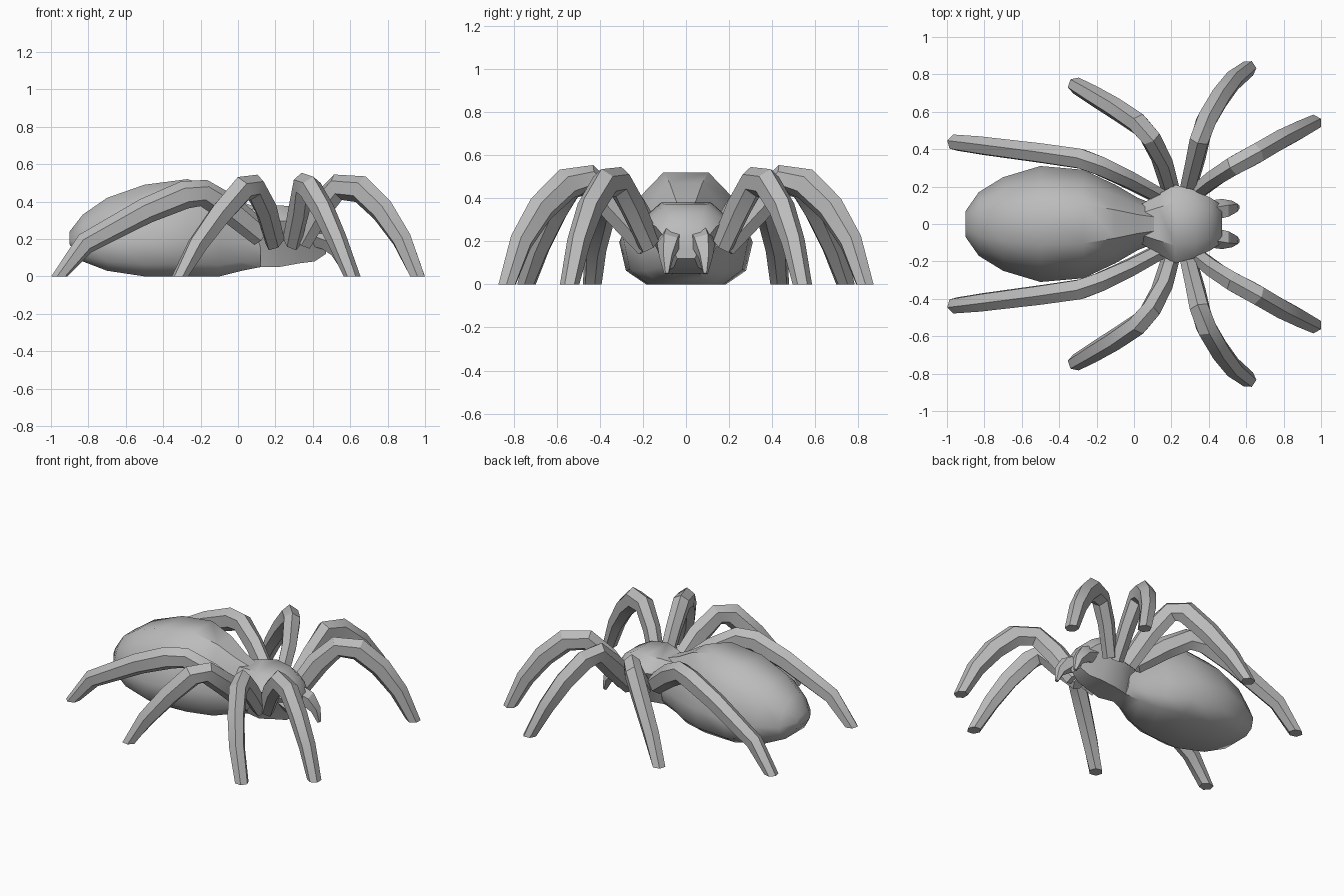
import bpy, bmesh, math
from mathutils import Vector

cube = bpy.data.objects.get("Cube")
if cube:
    bpy.data.objects.remove(cube, do_unlink=True)

grey = bpy.data.materials.new("plain_grey")
grey.use_nodes = True
grey.diffuse_color = (0.5, 0.5, 0.5, 1)
grey.node_tree.nodes["Principled BSDF"].inputs["Base Color"].default_value = (0.5, 0.5, 0.5, 1)


def loft(name, rings, angle, mirror=False):
    """Skin a list of equal-sized rings, cap both ends."""
    bm = bmesh.new()
    loops = [[bm.verts.new(p) for p in ring] for ring in rings]
    n = len(loops[0])
    for a, b in zip(loops, loops[1:]):
        for i in range(n):
            j = (i + 1) % n
            bm.faces.new((a[i], a[j], b[j], b[i]))
    bm.faces.new(loops[0])
    bm.faces.new(loops[-1])
    bmesh.ops.recalc_face_normals(bm, faces=bm.faces)
    mesh = bpy.data.meshes.new(name)
    bm.to_mesh(mesh)
    bm.free()
    mesh.materials.append(grey)
    obj = bpy.data.objects.new(name, mesh)
    bpy.context.collection.objects.link(obj)
    if mirror:
        mod = obj.modifiers.new("mirror_sides", 'MIRROR')
        mod.use_axis = (False, True, False)
        mod.use_mirror_merge = False
    for o in bpy.context.selected_objects:
        o.select_set(False)
    obj.select_set(True)
    bpy.context.view_layer.objects.active = obj
    bpy.ops.object.shade_smooth_by_angle(angle=math.radians(angle))


def body(name, stations, half):
    """Loft along x; stations hold x, half width, bottom, top."""
    outline = half + [(-y, z) for y, z in reversed(half)]
    loft(name, [[(x, w * y, lo + (hi - lo) * z) for y, z in outline]
                for x, w, lo, hi in stations], angle=45)


def limb(name, path, radii, depths, sides=6, flat_foot=True):
    """Loft a faceted tube along a path, deepened on its underside, mirrored."""
    pts = [Vector(p) for p in path]
    outward = (pts[-1] - pts[0]) * Vector((1, 1, 0))
    side = outward.cross(Vector((0, 0, 1))).normalized()
    rings = []
    for i, (p, r, d) in enumerate(zip(pts, radii, depths)):
        t = (pts[min(i + 1, len(pts) - 1)] - pts[max(i - 1, 0)]).normalized()
        if flat_foot and i == len(pts) - 1:
            t = Vector((0, 0, -1))
        u = (side - t * side.dot(t)).normalized()
        v = t.cross(u)
        turns = [2 * math.pi * (k + 0.5) / sides for k in range(sides)]
        rings.append([p + r * (u * math.cos(a) + v * (d * math.sin(a) + d - 1))
                      for a in turns])
    loft(name, rings, angle=30, mirror=True)


# Abdomen: broad, flat underneath, tapering to the waist
body("abdomen", [
    (-0.90, 0.07, 0.17, 0.24), (-0.83, 0.17, 0.08, 0.33), (-0.70, 0.25, 0.03, 0.42),
    (-0.50, 0.31, 0.00, 0.49), (-0.27, 0.29, 0.00, 0.52), (-0.10, 0.21, 0.00, 0.47),
    (0.02, 0.14, 0.03, 0.40), (0.12, 0.10, 0.05, 0.36)],
    [(0.6, 0), (0.9, 0.13), (1, 0.4), (0.74, 0.78), (0.36, 1)])

# Thorax: tapers downward and slopes to the front, carries the legs
body("thorax", [
    (0.03, 0.10, 0.04, 0.35), (0.13, 0.16, 0.05, 0.37), (0.22, 0.21, 0.05, 0.38),
    (0.33, 0.18, 0.07, 0.37), (0.41, 0.14, 0.08, 0.33), (0.47, 0.10, 0.12, 0.25)],
    [(0.4, 0), (0.65, 0.35), (1, 0.75), (0.55, 1)])

# Four pairs of arched legs, deep at the root and slim at the foot
leg_radii = [0.045, 0.052, 0.058, 0.06, 0.058, 0.053, 0.045]
leg_depths = [1.5, 1.45, 1.25, 1.25, 1.2, 1.1, 1]
legs = {
    "front_leg": [(.32, .16, .20), (.42, .24, .38), (.53, .31, .49), (.66, .38, .48),
                  (.78, .45, .36), (.88, .50, .20), (.96, .54, 0)],
    "second_leg": [(.28, .16, .20), (.32, .32, .38), (.35, .45, .50), (.39, .56, .48),
                   (.46, .68, .36), (.53, .77, .20), (.61, .83, 0)],
    "third_leg": [(.21, .16, .20), (.16, .33, .38), (.09, .46, .49), (.02, .54, .48),
                  (-.10, .62, .34), (-.22, .69, .17), (-.31, .74, 0)],
    "rear_leg": [(.14, .15, .24), (-.03, .24, .38), (-.18, .31, .46), (-.29, .35, .45),
                 (-.50, .38, .36), (-.82, .42, .18), (-.955, .435, 0)],
}
for name, path in legs.items():
    limb(name, path, leg_radii, leg_depths)

# Pair of short fangs in front of the head
limb("fang", [(.40, .065, .22), (.48, .08, .19), (.53, .09, .13), (.555, .09, .05)],
     [0.06, 0.055, 0.035, 0.012], [1, 1, 1, 1], sides=5, flat_foot=False)
